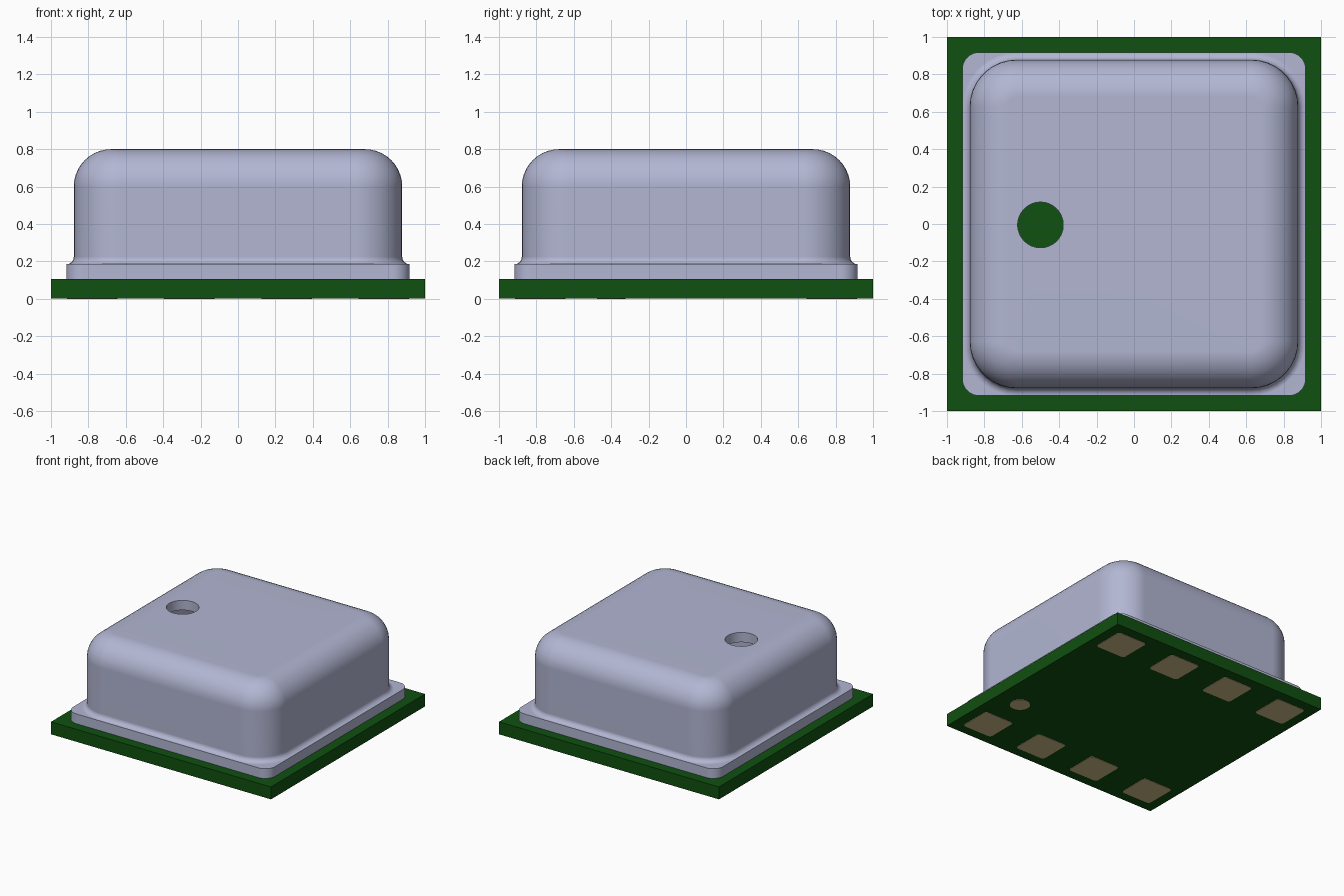
import bpy, bmesh
from math import sin, cos, pi, radians

cube = bpy.data.objects.get("Cube")
if cube:
    bpy.data.objects.remove(cube, do_unlink=True)

STEPS = 10  # segments in each rounded corner


def material(name, rgb):
    m = bpy.data.materials.new(name)
    m.use_nodes = True
    m.diffuse_color = (*rgb, 1)
    m.node_tree.nodes["Principled BSDF"].inputs["Base Color"].default_value = (*rgb, 1)
    return m


green = material("board green", (0.005, 0.08, 0.005))
metal = material("lid metal", (0.445, 0.468, 0.645))
gold = material("pad gold", (0.62, 0.52, 0.25))


def rounded_square(half, r, z, cx=0, cy=0):
    """Ring of points; half == r gives a circle."""
    ring = []
    for k in range(4):
        sx, sy = ((1, 1), (-1, 1), (-1, -1), (1, -1))[k]
        for j in range(STEPS):
            # circles use evenly spaced points, squares reach the tangent points
            t = (j + 0.5) / STEPS if half == r else j / (STEPS - 1)
            a = pi / 2 * (k + t)
            ring.append((cx + sx * (half - r) + r * cos(a),
                         cy + sy * (half - r) + r * sin(a), z))
    return ring


def loft(name, rings, mat, closed=False):
    bm = bmesh.new()
    loops = [[bm.verts.new(p) for p in ring] for ring in rings]
    n = len(loops[0])
    pairs = list(zip(loops, loops[1:]))
    if closed:
        pairs.append((loops[-1], loops[0]))
    else:
        bm.faces.new(loops[0][::-1])
        bm.faces.new(loops[-1])
    for a, b in pairs:
        for i in range(n):
            j = (i + 1) % n
            bm.faces.new((a[i], a[j], b[j], b[i]))
    bmesh.ops.recalc_face_normals(bm, faces=bm.faces)
    mesh = bpy.data.meshes.new(name)
    bm.to_mesh(mesh)
    bm.free()
    mesh.materials.append(mat)
    ob = bpy.data.objects.new(name, mesh)
    bpy.context.collection.objects.link(ob)
    bpy.ops.object.select_all(action="DESELECT")
    ob.select_set(True)
    bpy.context.view_layer.objects.active = ob
    bpy.ops.object.shade_smooth_by_angle(angle=radians(30))
    ob.modifiers.new("even shading", "WEIGHTED_NORMAL").keep_sharp = True
    return ob


# Circuit board
BOARD = 0.105
bpy.ops.mesh.primitive_cube_add(size=1, location=(0, 0, (BOARD + 0.003) / 2))
board = bpy.context.object
board.name = board.data.name = "board"
board.scale = (2, 2, BOARD - 0.003)
board.data.materials.append(green)

# Hollow lid: flange, concave skirt, wall, rounded top, vent hole, then inside
FLANGE, TOP, WALL = 0.185, 0.8, 0.08
HALF, CORNER, FILLET, SKIRT = 0.878, 0.25, 0.2, 0.04
quarter = [pi / 2 * i / STEPS for i in range(STEPS + 1)]
rings = [rounded_square(HALF + SKIRT, 0.09, BOARD),
         rounded_square(HALF + SKIRT, 0.09, FLANGE)]
for a in quarter:
    out = SKIRT * (1 - sin(a))
    rings.append(rounded_square(HALF + out, CORNER + out, FLANGE + SKIRT * (1 - cos(a))))
for a in quarter:
    inset = FILLET * (1 - cos(a))
    rings.append(rounded_square(HALF - inset, CORNER - inset, TOP - FILLET * (1 - sin(a))))
HOLE = dict(half=0.122, r=0.122, cx=-0.5, cy=-0.005)
rings.append(rounded_square(z=TOP, **HOLE))
rings.append(rounded_square(z=TOP - WALL, **HOLE))
for a in reversed(quarter):
    inset = WALL + (FILLET - WALL) * (1 - cos(a))
    rings.append(rounded_square(HALF - inset, CORNER - inset,
                                TOP - FILLET + (FILLET - WALL) * sin(a)))
rings.append(rounded_square(HALF - WALL, CORNER - WALL, BOARD))
loft("lid", rings, metal, closed=True)


# Contact pads underneath, in two rows of four, plus the marker dot
def pad(name, half, r, x, y):
    loft(name, [rounded_square(half, r, z, x, y) for z in (0, 0.006)], gold)


for row, y in (("front", -0.78), ("back", 0.78)):
    for i in range(4):
        pad(f"{row}_pad_{i + 1}", 0.135, 0.025, -0.78 + 0.52 * i, y)
pad("marker_dot", 0.077, 0.077, 0.785, -0.4)
